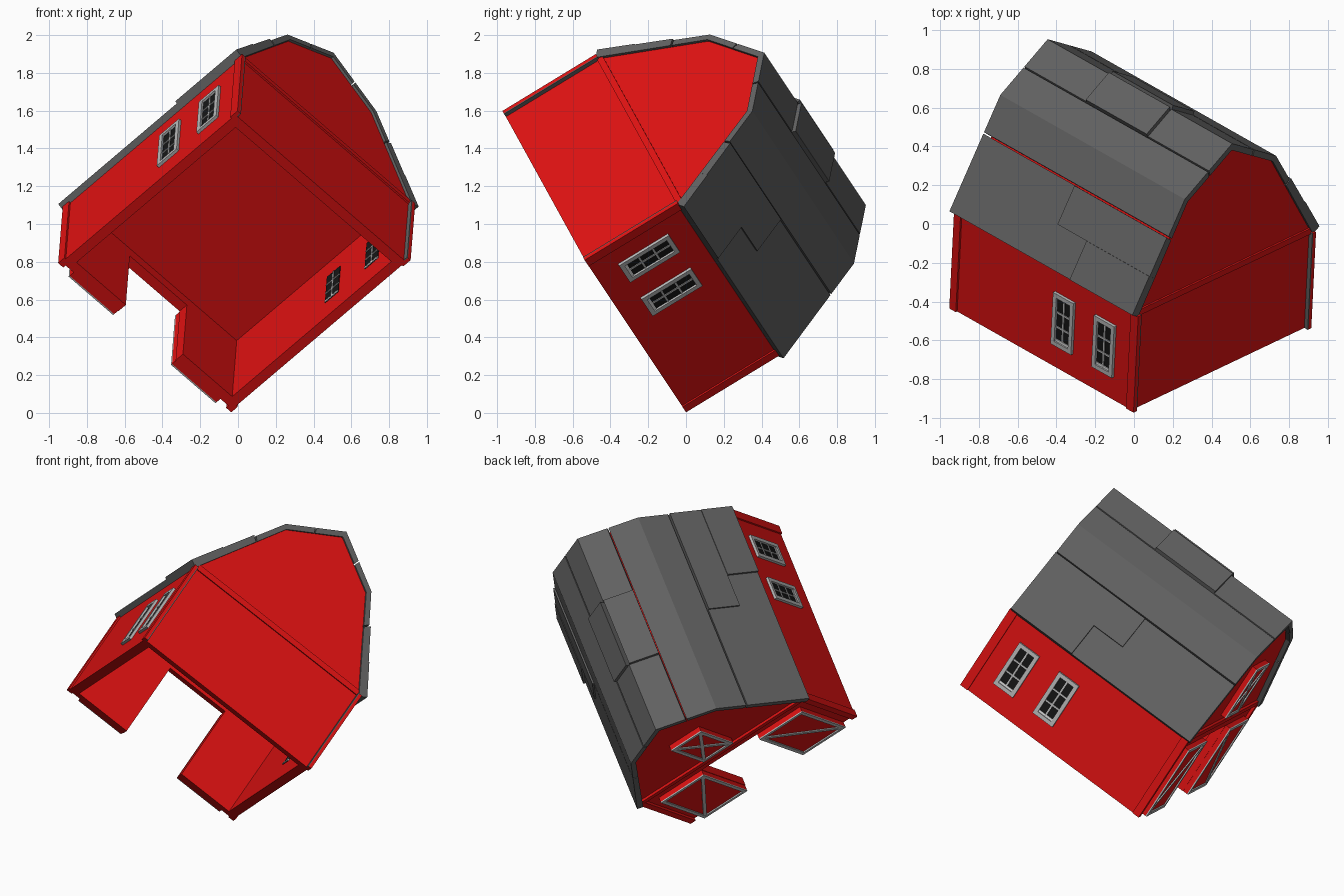
import bpy
import bmesh
from mathutils import Vector, Matrix

if "Cube" in bpy.data.objects:
    bpy.data.objects.remove(bpy.data.objects["Cube"], do_unlink=True)


def material(name, color):
    m = bpy.data.materials.new(name)
    m.use_nodes = True
    m.diffuse_color = (*color, 1)
    m.node_tree.nodes["Principled BSDF"].inputs["Base Color"].default_value = (*color, 1)
    return m


RED = material("barn red", (0.75, 0.006, 0.006))
ROOF = material("roof grey", (0.12, 0.12, 0.12))
TRIM = material("trim grey", (0.5, 0.5, 0.5))
WHITE = material("white", (0.85, 0.85, 0.85))
BLACK = material("window black", (0.008, 0.008, 0.008))

# Barn frame: length axis, side axis and up axis of the tipped building
LENGTH = Vector((0.70, -0.396, 0.594)).normalized()
UP = Vector((0.042, 0.854, 0.52))
UP = (UP - LENGTH * UP.dot(LENGTH)).normalized()
SIDE = UP.cross(LENGTH)
TILT = Matrix((LENGTH, SIDE, UP)).transposed().to_4x4()
TILT.translation = Vector((-0.03, -0.01, 0.02)) - SIDE * 0.633

L, HALF, EAVE, WALL = 1.313, 0.633, 0.58, 0.055


def prism(name, pts, u0, u1, mat):
    """Extrude a cross-section of (side, up) points along the barn."""
    bm = bmesh.new()
    ends = [[bm.verts.new((u, s, w)) for s, w in pts] for u in (u0, u1)]
    for ring in ends:
        bm.faces.new(ring)
    for i in range(len(pts)):
        j = (i + 1) % len(pts)
        bm.faces.new((ends[0][i], ends[0][j], ends[1][j], ends[1][i]))
    bmesh.ops.recalc_face_normals(bm, faces=bm.faces)
    mesh = bpy.data.meshes.new(name)
    bm.to_mesh(mesh)
    bm.free()
    mesh.materials.append(mat)
    ob = bpy.data.objects.new(name, mesh)
    bpy.context.collection.objects.link(ob)
    ob.matrix_world = TILT
    return ob


def box(name, u, s, w, mat):
    pts = [(s[0], w[0]), (s[1], w[0]), (s[1], w[1]), (s[0], w[1])]
    return prism(name, pts, u[0], u[1], mat)


def bar(name, p, q, width, u, mat):
    """Slanted board between two points of a gable."""
    p, q = Vector(p), Vector(q)
    d = (q - p).normalized()
    n = Vector((-d.y, d.x)) * width / 2
    prism(name, [p + n, q + n, q - n, p - n], u[0], u[1], mat)


def framed_panel(name, s, w, diagonals):
    """Red door with a grey border and braces on the door gable."""
    s = sorted(s)
    box(name, (-0.03, 0), s, w, RED)
    u, t = (-0.038, -0.03), 0.022
    for a in ((s[0], s[0] + t), (s[1] - t, s[1])):
        box(name + "_stile", u, a, w, TRIM)
    for b in ((w[0], w[0] + t), (w[1] - t, w[1])):
        box(name + "_rail", u, (s[0] + t, s[1] - t), b, TRIM)
    for p, q in diagonals:
        bar(name + "_brace", p, q, t, (-0.037, -0.03), TRIM)


# Walls, with a tall opening in the door gable
OPEN, OPEN_TOP = 0.212, 0.5
box("rear_wall", (L - WALL, L), (-HALF, HALF), (0, EAVE), RED)
box("door_header", (0, WALL), (-OPEN, OPEN), (OPEN_TOP, EAVE), RED)

# Attic block: gable ends and ceiling in one
inner = [(0.632, 0.57), (0.308, 1.135), (0, 1.325)]
outer = [(0.665, 0.59), (0.33, 1.16), (0, 1.365)]
section = inner + [(-s, w) for s, w in reversed(inner[:-1])]
prism("attic", section, 0, L, RED)
for u in ((-0.015, 0), (L, L + 0.01)):
    box("gable_band", u, (-HALF, HALF), (0.57, 0.605), RED)

# Roof rows: slope, start, end along slope, and panels (start, end, raise)
ROWS = [
    (0, 0, 1 / 3, [(0, 0.66, 0), (0.66, 1, 0.014)]),
    (0, 1 / 3, 2 / 3, [(0, 0.5, 0), (0.5, 1, 0.01)]),
    (0, 0.68, 1, [(0, 1, 0)]),
    (1, 0, 0.49, [(0, 1, 0)]),
    (1, 0.51, 1, [(0, 0.34, 0), (0.34, 0.67, 0.022), (0.67, 1, 0)]),
]
U0, U1 = -0.03, 1.328


def roof_panel(side, slope, t0, t1, f0, f1, lift):
    o = [Vector(p) for p in outer[slope:slope + 2]]
    i = [Vector(p) for p in inner[slope:slope + 2]]
    d = (o[1] - o[0]).normalized()
    raised = Vector((d.y, -d.x)) * lift
    pts = [o[0].lerp(o[1], t0) + raised, o[0].lerp(o[1], t1) + raised,
           i[0].lerp(i[1], t1), i[0].lerp(i[1], t0)]
    span = U1 - U0
    prism("roof_panel", [(p.x * side, p.y) for p in pts],
          U0 + span * f0, U0 + span * f1, ROOF)


def window(side, u):
    """Sash window in a side wall, visible from both faces."""
    w, hw, hh, t = 0.29, 0.075, 0.155, 0.025
    out = sorted((side * HALF, side * (HALF + 0.016)))
    bars = sorted((side * (HALF - WALL - 0.007), side * (HALF + 0.008)))
    glass = sorted((side * (HALF - WALL - 0.004), side * (HALF + 0.004)))
    box("window_glass", (u - hw + t, u + hw - t), glass, (w - hh + t, w + hh - t), BLACK)
    for k in (-1, 1):
        a = sorted((u + k * hw, u + k * (hw - t)))
        box("window_jamb", a, out, (w - hh, w + hh), TRIM)
        b = sorted((w + k * hh, w + k * (hh - t)))
        box("window_rail", (u - hw + t, u + hw - t), out, b, TRIM)
        z = w + k * 0.043
        box("window_bar", (u - hw + t, u + hw - t), bars, (z - 0.005, z + 0.005), TRIM)
    box("window_mullion", (u - 0.005, u + 0.005), bars, (w - hh + t, w + hh - t), TRIM)
    box("window_sill", (u - hw + t, u + hw - t), bars,
        (w - hh + t, w - hh + t + 0.014), WHITE)


for side in (-1, 1):
    def mirror(a, b):
        return sorted((side * a, side * b))

    box("side_wall", (0, L), mirror(HALF - WALL, HALF), (0, EAVE), RED)
    box("door_wall", (0, WALL), mirror(OPEN, HALF - WALL), (0, EAVE), RED)
    # Corner boards
    box("front_corner", (-0.018, 0.03), mirror(0.605, 0.643), (0, EAVE), RED)
    box("rear_corner", (L - 0.03, L + 0.025), mirror(0.623, 0.643), (0, EAVE), RED)
    box("corner_strip", (L, L + 0.025), mirror(0.617, 0.623), (0, EAVE), ROOF)
    # Sliding door, pushed open
    framed_panel("door", (side * 0.215, side * 0.545), (0, 0.5),
                 [((side * 0.232, 0.482), (side * 0.528, 0.018))])
    for slope, t0, t1, panels in ROWS:
        for f0, f1, lift in panels:
            roof_panel(side, slope, t0, t1, f0, f1, lift)
    for u in (0.80, 1.10):
        window(side, u)

# Hay loft hatch
framed_panel("loft_hatch", (-0.115, 0.115), (0.65, 1.02),
             [((-0.1, 0.665), (0.1, 1.005)), ((-0.1, 1.005), (0.1, 0.665))])
